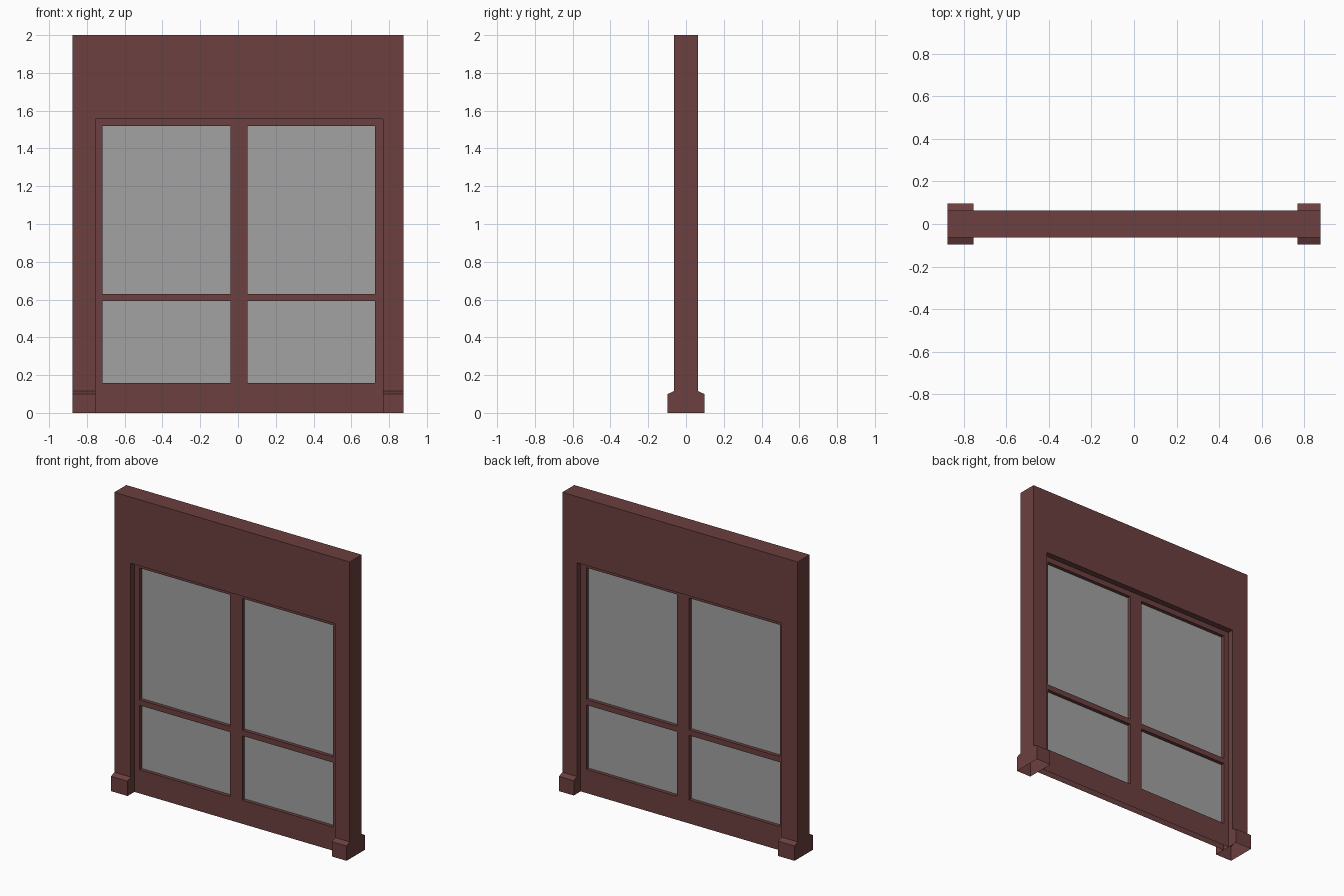
import bpy, bmesh

if "Cube" in bpy.data.objects:
    bpy.data.objects.remove(bpy.data.objects["Cube"])

X_OUT, X_L, X_R = 0.877, -0.755, 0.768     # outer half width, opening sides
H, OPEN_H = 2.0, 1.555                     # total and opening height
WALL, BASE, SASH = 0.064, 0.097, 0.024     # half depths in y
Z_CH, Z_BASE = 0.10, 0.115                 # plinth chamfer start and top


def material(name, color):
    m = bpy.data.materials.new(name)
    m.diffuse_color = color
    m.use_nodes = True
    m.node_tree.nodes["Principled BSDF"].inputs["Base Color"].default_value = m.diffuse_color
    return m


def finish(bm, name, mat):
    me = bpy.data.meshes.new(name)
    bm.to_mesh(me)
    bm.free()
    me.materials.append(mat)
    ob = bpy.data.objects.new(name, me)
    bpy.context.collection.objects.link(ob)
    return ob


def extrude(bm, faces, vec):
    """Thicken the flat faces along vec, keeping both caps."""
    r = bmesh.ops.extrude_face_region(bm, geom=faces, use_keep_orig=True)
    verts = [g for g in r["geom"] if isinstance(g, bmesh.types.BMVert)]
    bmesh.ops.translate(bm, vec=vec, verts=verts)
    bmesh.ops.recalc_face_normals(bm, faces=bm.faces[:])


def remove_level(bm, z):
    """Delete horizontal faces at height z (the shells are open there)."""
    flat = [f for f in bm.faces if all(abs(v.co.z - z) < 1e-4 for v in f.verts)]
    bmesh.ops.delete(bm, geom=flat, context='FACES')


brown = material("painted_wood", (0.15, 0.05, 0.05, 1))
grey = material("pane_grey", (0.36, 0.36, 0.36, 1))

# Surround: two posts and a deep header as one arch outline
outline = [(-X_OUT, Z_BASE), (-X_OUT, H), (X_OUT, H), (X_OUT, Z_BASE),
           (X_R, Z_BASE), (X_R, OPEN_H), (X_L, OPEN_H), (X_L, Z_BASE)]
bm = bmesh.new()
face = bm.faces.new([bm.verts.new((x, -WALL, z)) for x, z in outline])
extrude(bm, [face], (0, 2 * WALL, 0))
remove_level(bm, Z_BASE)
finish(bm, "surround", brown)

# Chamfered plinth at the foot of each post
profile = [(-BASE, 0), (-BASE, Z_CH), (-WALL, Z_BASE),
           (WALL, Z_BASE), (BASE, Z_CH), (BASE, 0)]
for side, x0, x1 in (("left", -X_OUT, X_L), ("right", X_R, X_OUT)):
    bm = bmesh.new()
    face = bm.faces.new([bm.verts.new((x0, y, z)) for y, z in profile])
    extrude(bm, [face], (x1 - x0, 0, 0))
    remove_level(bm, Z_BASE)
    remove_level(bm, 0)
    finish(bm, "plinth_" + side, brown)

# Sash: a grid of bars with the four pane cells left out
xs = [X_L, -0.717, -0.041, 0.050, 0.726, X_R]
zs = [0, 0.159, 0.593, 0.63, 1.518, OPEN_H]
bm = bmesh.new()
grid = [[bm.verts.new((x, -SASH, z)) for z in zs] for x in xs]
cells = [bm.faces.new((grid[i][j], grid[i + 1][j], grid[i + 1][j + 1], grid[i][j + 1]))
         for i in range(5) for j in range(5) if not (i % 2 and j % 2)]
extrude(bm, cells, (0, 2 * SASH, 0))
remove_level(bm, 0)
finish(bm, "sash", brown)

# Panes: flat sheets in the middle of the sash
bm = bmesh.new()
for i in (1, 3):
    for j in (1, 3):
        bm.faces.new([bm.verts.new(c) for c in (
            (xs[i], 0, zs[j]), (xs[i + 1], 0, zs[j]),
            (xs[i + 1], 0, zs[j + 1]), (xs[i], 0, zs[j + 1]))])
finish(bm, "panes", grey)
